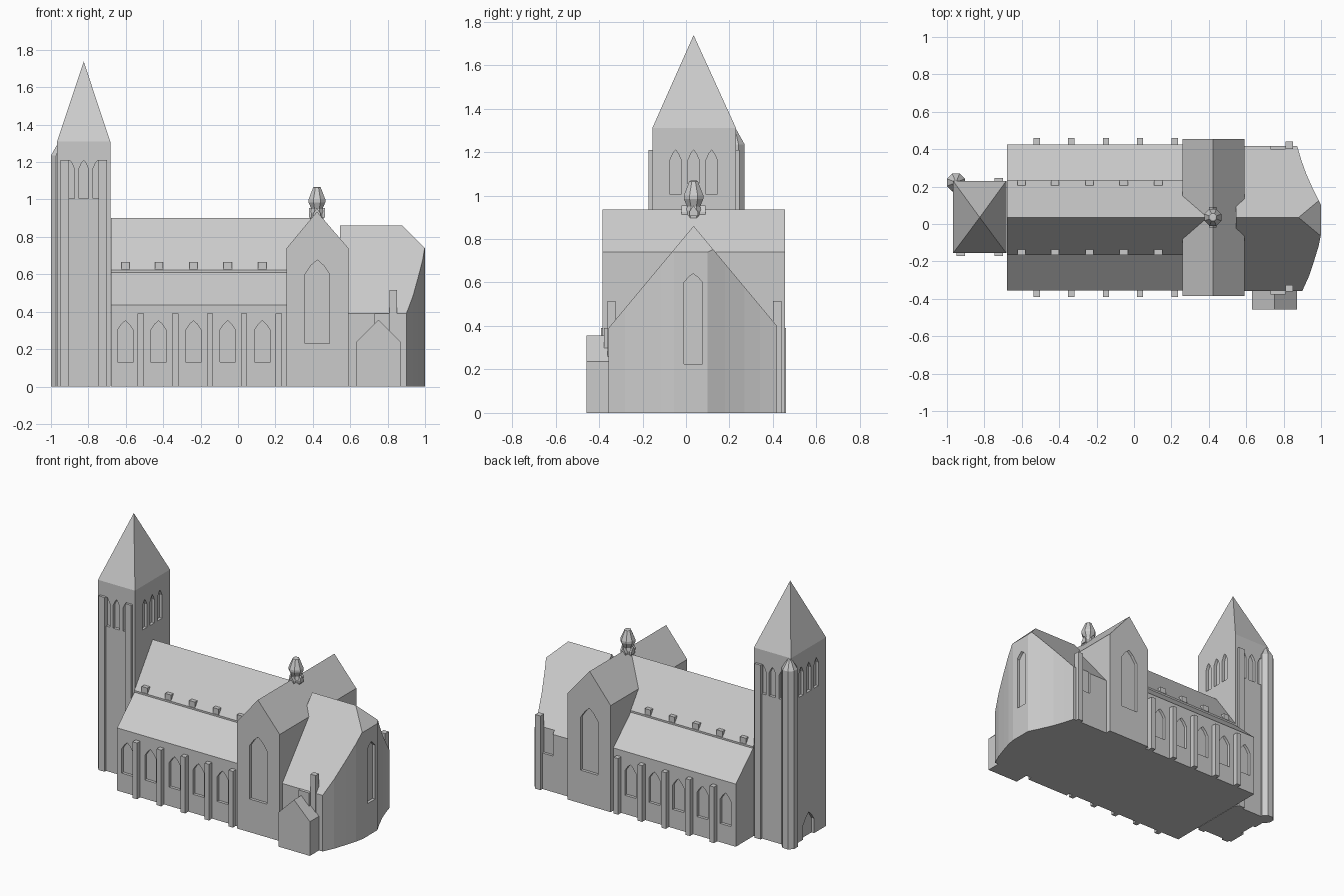
import bpy, bmesh, math
from mathutils import Vector

if "Cube" in bpy.data.objects:
    bpy.data.objects.remove(bpy.data.objects["Cube"])

CY = 0.035  # symmetry line of the church
stone = bpy.data.materials.new("light grey stone")
stone.diffuse_color = (0.6, 0.6, 0.6, 1)
stone.use_nodes = True
stone.node_tree.nodes["Principled BSDF"].inputs["Base Color"].default_value = stone.diffuse_color


def finish(name, bm):
    bmesh.ops.recalc_face_normals(bm, faces=bm.faces[:])
    me = bpy.data.meshes.new(name)
    bm.to_mesh(me)
    bm.free()
    ob = bpy.data.objects.new(name, me)
    bpy.context.collection.objects.link(ob)
    me.materials.append(stone)
    return ob


def add_prism(bm, pts, axis, a, b):
    """Extrude a 2D outline along an axis from a to b."""
    def place(p, t):
        return {'x': (t, p[0], p[1]), 'y': (p[0], t, p[1]), 'z': (p[0], p[1], t)}[axis]
    lo = [bm.verts.new(place(p, a)) for p in pts]
    hi = [bm.verts.new(place(p, b)) for p in pts]
    n = len(pts)
    bm.faces.new(lo)
    bm.faces.new(hi[::-1])
    for i in range(n):
        bm.faces.new((lo[i], lo[(i + 1) % n], hi[(i + 1) % n], hi[i]))


def prism(name, pts, axis, a, b):
    bm = bmesh.new()
    add_prism(bm, pts, axis, a, b)
    return finish(name, bm)


def rect(x0, x1, y0, y1):
    return [(x0, y0), (x1, y0), (x1, y1), (x0, y1)]


def box(name, x0, x1, y0, y1, z0, z1):
    return prism(name, rect(x0, x1, y0, y1), 'z', z0, z1)


def arch(c, w, z0, zs, z1):
    """Pointed window outline."""
    h = w / 2
    return [(c - h, z0), (c + h, z0), (c + h, zs), (c + h * .5, zs + (z1 - zs) * .62),
            (c, z1), (c - h * .5, zs + (z1 - zs) * .62), (c - h, zs)]


def cut(ob, cutters):
    """Recess a list of (outline, axis, from, to) into a wall."""
    bm = bmesh.new()
    for c in cutters:
        add_prism(bm, *c)
    tool = finish(ob.name + "_cutter", bm)
    tool.hide_render = True
    m = ob.modifiers.new("windows", 'BOOLEAN')
    m.operation, m.solver, m.object = 'DIFFERENCE', 'EXACT', tool
    bpy.context.view_layer.update()
    dg = bpy.context.evaluated_depsgraph_get()
    me = bpy.data.meshes.new_from_object(ob.evaluated_get(dg))
    ob.modifiers.clear()
    ob.data = me
    bpy.data.objects.remove(tool)


def lathe(name, cx, cy, profile, n=8):
    """Eight sided turned shape from (radius, z) pairs."""
    bm = bmesh.new()
    rings = [[bm.verts.new((cx + r * math.cos((i + .5) * 2 * math.pi / n) / math.cos(math.pi / n),
                            cy + r * math.sin((i + .5) * 2 * math.pi / n) / math.cos(math.pi / n), z))
              for i in range(n)] for r, z in profile]
    bm.faces.new(rings[0])
    bm.faces.new(rings[-1])
    for p, q in zip(rings, rings[1:]):
        for i in range(n):
            bm.faces.new((p[i], p[(i + 1) % n], q[(i + 1) % n], q[i]))
    return finish(name, bm)


# nave with lean-to aisles, one cross-section
half = [(-.39, 0), (-.39, .435), (-.2, .61), (-.2, .622), (0, .90)]
outline = [(CY + y, z) for y, z in half] + [(CY - y, z) for y, z in half[-2::-1]]
nave = prism("nave_and_aisles", outline, 'x', -.68, .42)
cuts = []
for x in (-.602, -.425, -.238, -.055, .13):
    win = arch(x, .085, .13, .30, .352)
    cuts += [(win, 'y', -.5, -.335), (win, 'y', .405, .5)]
cut(nave, cuts)

# aisle buttresses and roof vents, on both sides
for s, side in ((-1, "south"), (1, "north")):
    for x in (-.52, -.335, -.15, .032, .217):
        y0, y1 = sorted((CY + s * .37, CY + s * .425))
        box("buttress_" + side, x - .017, x + .017, y0, y1, 0, .39)
    for x in (-.602, -.422, -.238, -.055, .13):
        y0, y1 = sorted((CY + s * .172, CY + s * .2))
        box("roof_vent_" + side, x - .022, x + .022, y0, y1, .625, .665)

# transept with gables
transept = prism("transept", [(.26, 0), (.59, 0), (.59, .74), (.422, .935), (.26, .74)], 'y', -.385, .455)
win = arch(.424, .133, .23, .60, .677)
cut(transept, [(win, 'y', -.5, -.365), (win, 'y', .435, .6)])

# choir with faceted apse: plan extruded, then trimmed by the roof planes
plan = [(.545, -.357), (.90, -.357), (.935, -.28), (.965, -.19), (.988, -.115), (1, -.055),
        (1, .10), (.96, .18), (.92, .27), (.895, .34), (.872, .418), (.545, .418)]
bm = bmesh.new()
add_prism(bm, plan, 'z', 0, 1)
for co, no in (((.7, CY, .86), (0, 1.2, 1)), ((.7, CY, .86), (0, -1.2, 1)), ((.88, CY, .86), (1, 0, 1))):
    bmesh.ops.bisect_plane(bm, geom=bm.verts[:] + bm.edges[:] + bm.faces[:],
                           plane_co=Vector(co), plane_no=Vector(no).normalized(), clear_outer=True)
    bmesh.ops.edgeloop_fill(bm, edges=[e for e in bm.edges if e.is_boundary])
choir = finish("choir_and_apse", bm)
cut(choir, [(arch(.033, .085, .225, .60, .64), 'x', .98, 1.1),
            (rect(.73, .81, .25, .5), 'y', .40, .5)])

# choir side buttresses and side window bay
box("choir_buttress_south", .81, .85, -.362, -.325, 0, .515)
box("choir_buttress_north", .81, .85, .40, .44, 0, .515)
box("choir_window_bay", .73, .81, -.378, -.34, .25, .39)

# porch
prism("porch", [(.63, 0), (.872, 0), (.872, .237), (.75, .357), (.63, .237)], 'y', -.457, -.35)

# tower with belfry openings and west door
TX = -.825
tower = box("tower", -.967, -.683, -.155, .23, 0, 1.31)
cuts = []
for d in (-1, 0, 1):
    win = arch(TX + d * .075, .05, 1.005, 1.165, 1.21)
    cuts += [(win, 'y', -.3, -.135), (win, 'y', .21, .4)]
    win = arch(CY + d * .083, .05, 1.005, 1.165, 1.21)
    cuts += [(win, 'x', -.72 + .017, -.5), (win, 'x', -1.1, -.947)]
cuts.append((arch(CY, .12, -.05, .10, .17), 'x', -1.1, -.947))
cut(tower, cuts)

# spire
bm = bmesh.new()
base = [bm.verts.new((x, y, 1.31)) for x, y in rect(-.967, -.683, -.155, .23)]
tip = bm.verts.new((TX, CY, 1.738))
bm.faces.new(base)
for i in range(4):
    bm.faces.new((base[i], base[(i + 1) % 4], tip))
finish("spire", bm)

# tower pilasters and stair turret
for x, y0, y1 in ((-.927, -.172, -.14), (-.723, -.172, -.14), (-.723, .22, .247)):
    box("tower_pilaster", x - .023, x + .023, y0, y1, 0, 1.21)
lathe("stair_turret", -.952, .222, [(.048, 0), (.048, 1.235), (.003, 1.315)])

# ridge turret over the crossing with small gables at its foot
FX = .422
lathe("ridge_turret", FX, CY, [(.034, .88), (.034, .93), (.030, .95), (.045, .985), (.045, 1.0), (.02, 1.065), (.015, 1.068)])
prism("ridge_turret_gable_x", [(CY - .02, .905), (CY + .02, .905), (CY + .02, .925), (CY, .955), (CY - .02, .925)], 'x', FX - .042, FX + .042)
prism("ridge_turret_gable_y", [(FX - .02, .905), (FX + .02, .905), (FX + .02, .925), (FX, .955), (FX - .02, .925)], 'y', CY - .055, CY + .055)
